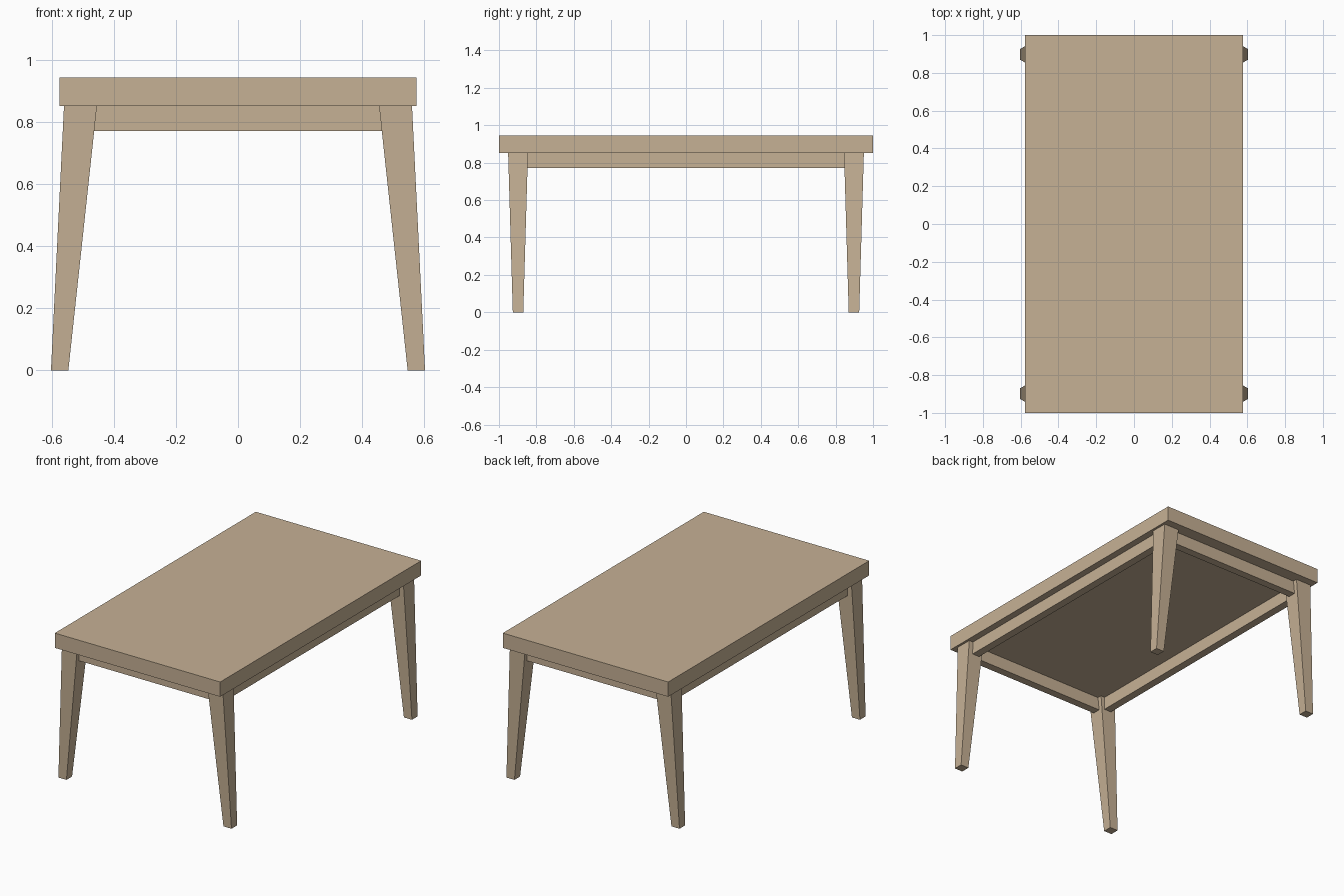
import bpy, bmesh

if "Cube" in bpy.data.objects:
    bpy.data.objects.remove(bpy.data.objects["Cube"])

wood = bpy.data.materials.new("light_wood")
wood.diffuse_color = (0.565, 0.440, 0.301, 1)
wood.use_nodes = True
wood.node_tree.nodes["Principled BSDF"].inputs["Base Color"].default_value = wood.diffuse_color


def frustum(name, bottom, top):
    """Box with rectangular ends; each end is (cx, cy, z, half_x, half_y)."""
    bm = bmesh.new()
    bmesh.ops.create_cube(bm, size=2)
    for v in bm.verts:
        cx, cy, z, hx, hy = top if v.co.z > 0 else bottom
        v.co = (cx + v.co.x * hx, cy + v.co.y * hy, z)
    me = bpy.data.meshes.new(name)
    bm.to_mesh(me)
    bm.free()
    me.materials.append(wood)
    ob = bpy.data.objects.new(name, me)
    bpy.context.collection.objects.link(ob)
    return ob


TOP, UNDER, APRON = 0.945, 0.852, 0.772
LEG_X, LEG_Y = 0.508, 0.898

# tabletop slab
frustum("tabletop", (0, 0, UNDER, 0.576, 1.0), (0, 0, TOP, 0.576, 1.0))

# tapered legs, splayed outward in x
for sx, side in ((-1, "left"), (1, "right")):
    for sy, end in ((-1, "front"), (1, "back")):
        frustum(f"{end}_{side}_leg",
                (sx * 0.575, sy * LEG_Y, 0, 0.028, 0.028),
                (sx * LEG_X, sy * LEG_Y, UNDER, 0.053, 0.053))

# apron rails running between the legs
for s, side, end in ((-1, "left", "front"), (1, "right", "back")):
    x, y = s * LEG_X, s * LEG_Y
    frustum(f"{side}_apron", (x, 0, APRON, 0.025, 0.87), (x, 0, UNDER, 0.025, 0.87))
    frustum(f"{end}_apron", (0, y, APRON, 0.49, 0.025), (0, y, UNDER, 0.49, 0.025))
